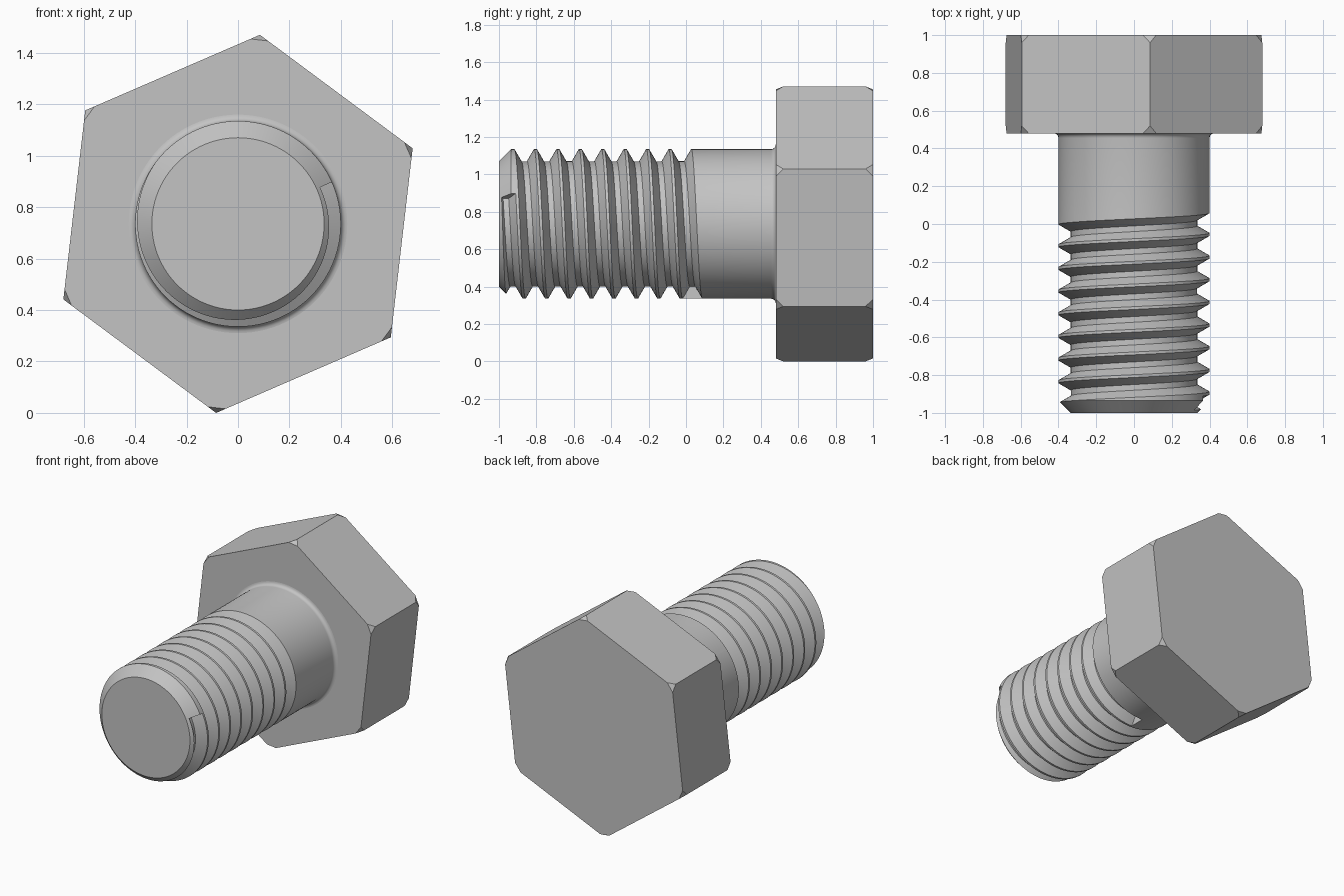
import bpy
import bmesh
from math import sin, cos, tan, pi, radians

if "Cube" in bpy.data.objects:
    bpy.data.objects.remove(bpy.data.objects["Cube"], do_unlink=True)

AXIS_Z = 0.735       # height of the bolt axis, which runs along y
SEGMENTS = 96
SHANK_R, ROOT_R = 0.4, 0.335
PITCH = 0.12
HEAD_FRONT = 0.48

steel = bpy.data.materials.new("grey steel")
steel.use_nodes = True
steel.diffuse_color = (0.55, 0.55, 0.55, 1)
steel.node_tree.nodes["Principled BSDF"].inputs["Base Color"].default_value = (0.55, 0.55, 0.55, 1)


def polar(r, angle, y):
    return (r * cos(angle), y, AXIS_Z + r * sin(angle))


def ring(r, y, sides, start=0.0):
    return [polar(r, start + 2 * pi * i / sides, y) for i in range(sides)]


def loft(name, sections, corner_cut=0.0):
    """Skin closed sections into a capped solid."""
    bm = bmesh.new()
    loops = [[bm.verts.new(p) for p in s] for s in sections]
    n = len(loops[0])
    for a, b in zip(loops, loops[1:]):
        for i in range(n):
            j = (i + 1) % n
            bm.faces.new((a[i], a[j], b[j], b[i]))
    bm.faces.new(loops[0])
    bm.faces.new(loops[-1])
    if corner_cut:
        bmesh.ops.bevel(bm, geom=bm.verts[:], offset=corner_cut,
                        segments=1, profile=0.5, affect='VERTICES')
    bmesh.ops.recalc_face_normals(bm, faces=bm.faces[:])
    mesh = bpy.data.meshes.new(name)
    bm.to_mesh(mesh)
    bm.free()
    mesh.materials.append(steel)
    obj = bpy.data.objects.new(name, mesh)
    bpy.context.collection.objects.link(obj)
    return obj


# Hexagonal head with clipped corners
turn = radians(23.4)
loft("hex_head", [ring(0.74, HEAD_FRONT, 6, turn), ring(0.74, 1.0, 6, turn)], 0.04)

# Shank: chamfered tip, plain cylinder, fillet running into the head
FILLET = 0.025
profile = [(ROOT_R, -1.0), (SHANK_R, -0.935), (SHANK_R, HEAD_FRONT - FILLET)]
for k in range(1, 6):
    a = k * pi / 10
    profile.append((SHANK_R + FILLET * (1 - cos(a)), HEAD_FRONT - FILLET * (1 - sin(a))))
profile.append((SHANK_R + FILLET, HEAD_FRONT + 0.02))
shank = loft("threaded_shank", [ring(r, y, SEGMENTS) for r, y in profile])

# Helical groove cutter with a trapezoid section and 60 degree flanks
start, end = radians(-89.5), radians(24) + 16 * pi
steps = 800
outer = SHANK_R + 0.008
root_half = PITCH / 8
outer_half = root_half + (outer - ROOT_R) * tan(radians(30))
sections = []
for k in range(steps + 1):
    a = start + (end - start) * k / steps
    y = 0.005 - PITCH * a / (2 * pi)
    sections.append([polar(ROOT_R, a, y - root_half), polar(outer, a, y - outer_half),
                     polar(outer, a, y + outer_half), polar(ROOT_R, a, y + root_half)])
cutter = loft("groove_cutter", sections)
cutter.hide_render = True

# Cut the thread, then drop the cutter
mod = shank.modifiers.new("thread", 'BOOLEAN')
mod.operation = 'DIFFERENCE'
mod.solver = 'EXACT'
mod.object = cutter
bpy.ops.object.select_all(action='DESELECT')
bpy.context.view_layer.objects.active = shank
shank.select_set(True)
bpy.ops.object.modifier_apply(modifier=mod.name)
bpy.data.objects.remove(cutter, do_unlink=True)
bpy.ops.object.shade_smooth_by_angle(angle=radians(25))
